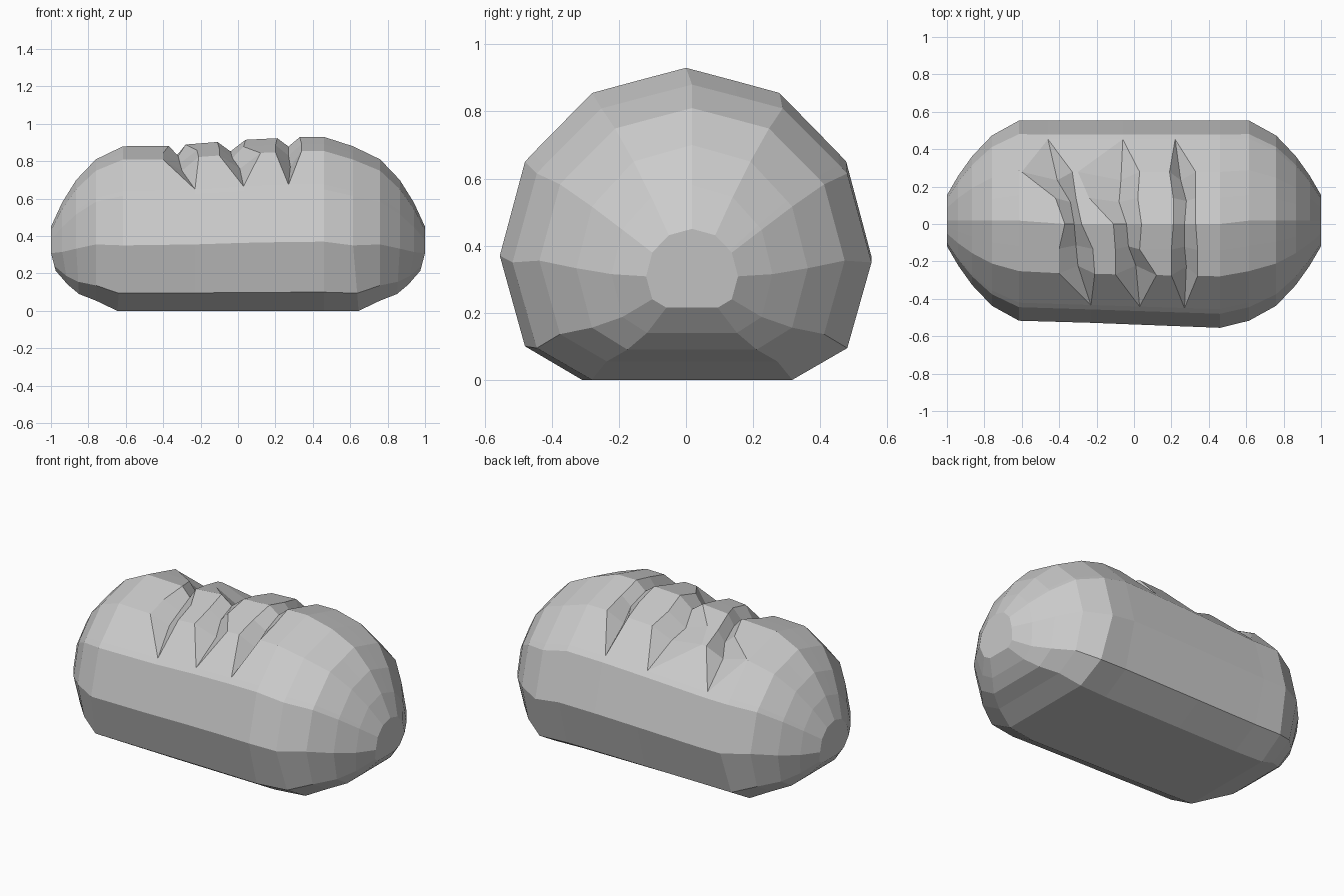
import bpy, bmesh

if "Cube" in bpy.data.objects:
    bpy.data.objects.remove(bpy.data.objects["Cube"])

# Half cross-section (y, z) from the crown down to the flat base
half = [(0, .93), (.14, .893), (.28, .855), (.455, .677), (.48, .65),
        (.555, .37), (.48, .1), (.31, 0)]
# Whole loop: back base -> crown -> front base
profile = [(y, z) for y, z in reversed(half)] + [(-y, z) for y, z in half[1:]]
CROWN = len(half) - 1


def lerp(x, pts):
    for (a, va), (b, vb) in zip(pts, pts[1:]):
        if x <= b:
            return va + (vb - va) * max(0, x - a) / (b - a)
    return pts[-1][1]


def body_point(x, y, z, depth=0):
    # Gentle swelling of the crust along the length
    h = lerp(x, [(-.62, .946), (-.4, .946), (.03, .983), (.35, 1), (.46, 1), (.62, .946)])
    front = lerp(x, [(-.61, .925), (.46, 1), (.61, .93)])
    yy = y * (front if y < 0 else .995)
    zz = z * h
    f = 1 - depth / .5
    return (x, yy * f, .4 + (zz - .4) * f if depth else zz)


# Rounded ends: x at top, x at base, top z, base z, half width
ends = [(1.0, .975, .45, .215, .137), (.94, .91, .58, .14, .24),
        (.865, .85, .70, .09, .345), (.76, .76, .81, .055, .455),
        (.615, .645, .88, 0, .535)]


def end_ring(sign, xt, xb, zt, zb, w):
    pts = []
    for y, z in profile:
        t = z / .93
        low = max(0, 1 - t / .4)
        pts.append((sign * (xt + (xb - xt) * low), .018 + y / .555 * w, zb + (zt - zb) * t))
    return pts


# Score cuts: back tip x, front tip x, then (left, floor, right, depth)
# for the rows y = .28, .14, 0, -.14, -.28
cuts = [
    (-.46, -.23, [(-.60, -.41, -.33, .08), (-.42, -.34, -.31, .08), (-.37, -.32, -.28, .06),
                  (-.40, -.31, -.22, .07), (-.40, -.30, -.21, .08)]),
    (-.06, .03, [(-.30, -.07, .03, .08), (-.24, -.08, .02, .08), (-.11, -.04, .04, .055),
                 (-.10, -.03, .03, .06), (-.10, .01, .12, .09)]),
    (.22, .27, [(.19, .25, .33, .08), (.21, .28, .33, .06), (.21, .27, .33, .045),
                (.20, .27, .34, .06), (.20, .28, .34, .09)]),
]


def cut_ring(cut, k):
    back, front, rows = cut
    pts = []
    for i, (y, z) in enumerate(profile):
        r = i - (CROWN - 2)
        if 0 <= r < 5:
            depth = rows[r][3] if k == 1 else 0
            pts.append(body_point(rows[r][k], y, z, depth))
        else:
            pts.append(body_point(back if r < 0 else front, y, z))
    return pts


rings = [end_ring(-1, *e) for e in ends]
for c in cuts:
    rings += [cut_ring(c, k) for k in range(3)]
rings.append([body_point(.46, y, z) for y, z in profile])
rings += [end_ring(1, *e) for e in reversed(ends)]

# Skin the rings, close the ends, weld the cut tips
bm = bmesh.new()
vr = [[bm.verts.new(p) for p in ring] for ring in rings]
n = len(profile)
for a, b in zip(vr, vr[1:]):
    for i in range(n):
        j = (i + 1) % n
        bm.faces.new((a[i], a[j], b[j], b[i]))
bm.faces.new(vr[0])
bm.faces.new(vr[-1][::-1])
bmesh.ops.remove_doubles(bm, verts=bm.verts, dist=.002)
bmesh.ops.recalc_face_normals(bm, faces=bm.faces)

mesh = bpy.data.meshes.new("bread_loaf")
bm.to_mesh(mesh)
bm.free()
loaf = bpy.data.objects.new("bread_loaf", mesh)
bpy.context.collection.objects.link(loaf)
